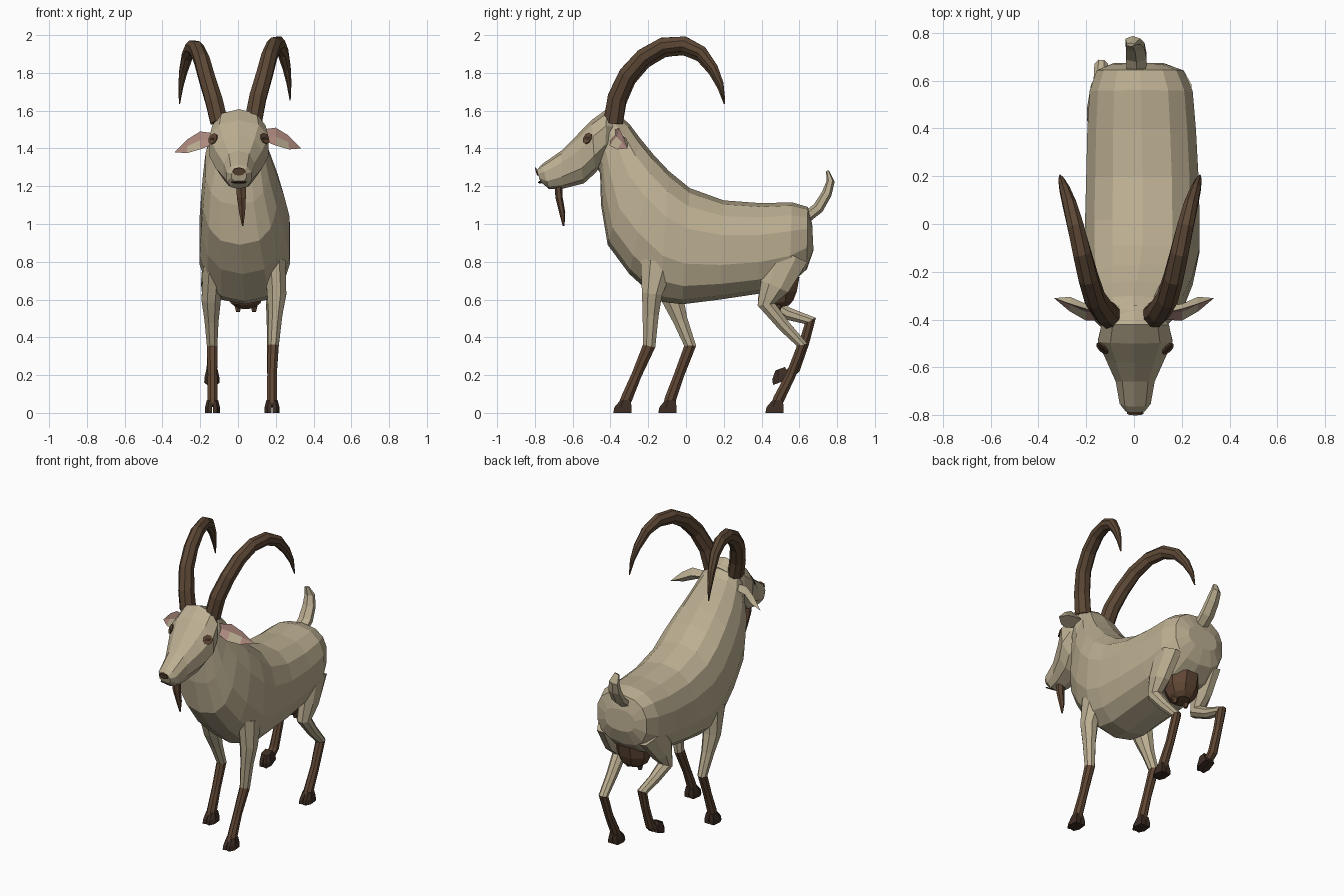
import bpy, bmesh, math
from mathutils import Vector, Matrix
from mathutils.bvhtree import BVHTree


def material(name, r, g, b):
    m = bpy.data.materials.new(name)
    m.diffuse_color = (r, g, b, 1)
    return m


CREAM = material("cream_coat", 0.50, 0.425, 0.285)
BROWN = material("brown_hair", 0.115, 0.062, 0.034)
HORN = material("horn_brown", 0.108, 0.064, 0.036)
DARK = material("dark_hoof", 0.045, 0.026, 0.017)
PINK = material("inner_ear_pink", 0.42, 0.25, 0.21)


def finish(name, bm, mats):
    bmesh.ops.recalc_face_normals(bm, faces=bm.faces[:])
    me = bpy.data.meshes.new(name)
    bm.to_mesh(me)
    bm.free()
    for m in mats:
        me.materials.append(m)
    ob = bpy.data.objects.new(name, me)
    bpy.context.collection.objects.link(ob)
    return ob


def loft(name, rings, mats, seg_mat=None):
    """Skin a list of equal-sized point rings and cap both ends."""
    bm = bmesh.new()
    vr = [[bm.verts.new(p) for p in r] for r in rings]
    n = len(vr[0])
    for k in range(len(vr) - 1):
        for i in range(n):
            j = (i + 1) % n
            f = bm.faces.new((vr[k][i], vr[k][j], vr[k + 1][j], vr[k + 1][i]))
            f.material_index = seg_mat[k] if seg_mat else 0
    bm.faces.new(vr[0])
    bm.faces.new(vr[-1]).material_index = seg_mat[-1] if seg_mat else 0
    return finish(name, bm, mats)


def trunk(name, stations, n, power):
    """Stations: top y, top z, bottom y, bottom z, half width, centre x."""
    rings = []
    for ty, tz, by, bz, hw, cx in stations:
        ring = []
        for i in range(n):
            a = 2 * math.pi * i / n
            c, s = math.sin(a), math.cos(a)
            c = math.copysign(abs(c) ** power, c)
            s = math.copysign(abs(s) ** power, s)
            u = (1 - s) / 2
            ring.append((cx + hw * c, ty + (by - ty) * u, tz + (bz - tz) * u))
        rings.append(ring)
    return loft(name, rings, [CREAM])


def tube(name, pts, n, mats, seg_mat=None):
    """Points: x, y, z, side radius, depth radius."""
    P = [Vector(p[:3]) for p in pts]
    rings = []
    for k, p in enumerate(pts):
        t = Vector()
        if k > 0:
            t += (P[k] - P[k - 1]).normalized()
        if k < len(P) - 1:
            t += (P[k + 1] - P[k]).normalized()
        t.normalize()
        side = (Vector((1, 0, 0)) - t * t.x).normalized()
        deep = t.cross(side)
        rings.append([P[k] + side * p[3] * math.cos(a) + deep * p[4] * math.sin(a)
                      for a in (2 * math.pi * (i + 0.5) / n for i in range(n))])
    return loft(name, rings, mats, seg_mat)


# Trunk and neck
trunk("body", [
    (0.668, 1.00, 0.675, 0.86, 0.11, 0.02),
    (0.645, 1.09, 0.64, 0.76, 0.185, 0.025),
    (0.56, 1.115, 0.55, 0.68, 0.22, 0.03),
    (0.40, 1.11, 0.38, 0.63, 0.232, 0.032),
    (0.20, 1.125, 0.18, 0.60, 0.24, 0.035),
    (0.02, 1.19, -0.02, 0.575, 0.245, 0.035),
    (-0.09, 1.28, -0.14, 0.59, 0.243, 0.035),
    (-0.17, 1.365, -0.30, 0.735, 0.225, 0.025),
    (-0.24, 1.45, -0.415, 0.89, 0.20, 0.01),
    (-0.30, 1.53, -0.45, 1.10, 0.17, -0.005),
    (-0.36, 1.58, -0.455, 1.27, 0.14, 0.0),
    (-0.42, 1.59, -0.49, 1.33, 0.11, 0.0)], 14, 0.8)

# Head
head = trunk("head", [
    (-0.790, 1.285, -0.772, 1.225, 0.042, 0.005),
    (-0.765, 1.315, -0.725, 1.185, 0.068, 0.005),
    (-0.66, 1.388, -0.66, 1.185, 0.085, 0.005),
    (-0.58, 1.468, -0.54, 1.215, 0.128, 0.005),
    (-0.50, 1.55, -0.48, 1.27, 0.163, 0.005),
    (-0.42, 1.608, -0.43, 1.33, 0.148, 0.005),
    (-0.34, 1.57, -0.39, 1.38, 0.10, 0.0)], 10, 0.85)

# Eyes and nose: thin plates laid on the head surface
hb = bmesh.new()
hb.from_mesh(head.data)
tree = BVHTree.FromBMesh(hb)


def plate(name, target, w, h, mat, depth):
    loc, nor, _, _ = tree.find_nearest(Vector(target))
    bm = bmesh.new()
    rot = nor.to_track_quat('Z', 'Y').to_matrix().to_4x4()
    bmesh.ops.create_cone(bm, cap_ends=True, segments=8, radius1=1, radius2=1, depth=1,
                          matrix=Matrix.Translation(loc + nor * 0.003) @ rot
                          @ Matrix.Diagonal((w, h, depth, 1)))
    finish(name, bm, [mat])


for s, side in ((1, "right"), (-1, "left")):
    eye = (0.005 + s * 0.15, -0.535, 1.46)
    plate("eye_" + side, eye, 0.030, 0.032, BROWN, 0.006)
    plate("pupil_" + side, eye, 0.020, 0.009, DARK, 0.009)
plate("nose", (0.005, -0.80, 1.275), 0.034, 0.022, BROWN, 0.008)
plate("mouth", (0.005, -0.78, 1.212), 0.04, 0.006, DARK, 0.008)
hb.free()

# Beard
tube("beard", [(0.015, -0.675, 1.21, 0.03, 0.022), (0.018, -0.672, 1.14, 0.027, 0.019),
               (0.022, -0.655, 1.06, 0.018, 0.016), (0.025, -0.648, 0.99, 0.004, 0.005)],
     6, [BROWN])

# Horns: one arched path, the left one splayed a little wider
HORN_PATH = [(0.080, -0.385, 1.54, 0.050, 0.056), (0.105, -0.365, 1.67, 0.049, 0.054),
             (0.140, -0.310, 1.79, 0.046, 0.051), (0.165, -0.225, 1.885, 0.044, 0.048),
             (0.190, -0.120, 1.945, 0.041, 0.046), (0.215, -0.010, 1.953, 0.037, 0.043),
             (0.238, 0.080, 1.910, 0.031, 0.036), (0.258, 0.145, 1.825, 0.023, 0.027),
             (0.270, 0.182, 1.745, 0.014, 0.018), (0.276, 0.204, 1.655, 0.003, 0.004)]
tube("horn_right", HORN_PATH, 8, [HORN])
tube("horn_left", [(-x - 0.02 - 0.07 * (x - 0.08), y, z - 0.02 * (z > 1.6), a, b)
                   for x, y, z, a, b in HORN_PATH], 8, [HORN])

# Ears: leaf rim with a hollow pink front and a cream back
for s, side, dz in ((1, "right", 0.01), (-1, "left", -0.01)):
    bm = bmesh.new()

    def v(x, y, z):
        return bm.verts.new((s * x, y, z + dz))

    tip = v(0.335, -0.31, 1.39)
    rim = [v(0.125, -0.40, 1.435), v(0.20, -0.405, 1.405), v(0.27, -0.365, 1.385), tip,
           v(0.265, -0.335, 1.46), v(0.20, -0.355, 1.50), v(0.125, -0.375, 1.49)]
    for dy, mi in ((0.012, 1), (0.045, 0)):
        mid = [v(0.12, -0.387 + dy, 1.463), v(0.20, -0.38 + dy, 1.453),
               v(0.267, -0.35 + dy, 1.423)]
        for q in ((rim[0], rim[1], mid[1], mid[0]), (rim[1], rim[2], mid[2], mid[1]),
                  (rim[2], tip, mid[2]), (tip, rim[4], mid[2]),
                  (rim[4], rim[5], mid[1], mid[2]), (rim[5], rim[6], mid[0], mid[1])):
            lower = rim[1] in q and rim[2] in q
            bm.faces.new(q).material_index = mi if not (lower and mi) else 0
    finish("ear_" + side, bm, [CREAM, PINK])

# Tail
tube("tail", [(0.01, 0.63, 1.03, 0.045, 0.03), (0.01, 0.70, 1.085, 0.05, 0.03),
              (0.005, 0.745, 1.16, 0.045, 0.027), (-0.005, 0.765, 1.225, 0.036, 0.022),
              (-0.015, 0.75, 1.28, 0.018, 0.008)], 6, [CREAM])

# Udder with two teats
tube("udder", [(0.04, 0.49, 0.72, 0.11, 0.12), (0.04, 0.49, 0.64, 0.11, 0.105),
               (0.04, 0.495, 0.585, 0.085, 0.08), (0.04, 0.50, 0.56, 0.05, 0.05)], 8, [BROWN])
for x in (0.0, 0.085):
    tube("teat", [(x, 0.49, 0.60, 0.03, 0.03), (x, 0.485, 0.535, 0.012, 0.012)], 6, [BROWN])


# Hooves: two tapered toes side by side
def hoof(name, x, y, z, tilt):
    M = Matrix.Translation((x, y, z)) @ Matrix.Rotation(tilt, 4, 'X')
    for s in (1, -1):
        shape = [(0.0, 0.002, 0.041, -0.050, 0.046), (0.03, 0.002, 0.039, -0.044, 0.047),
                 (0.068, 0.0, 0.030, -0.012, 0.042)]
        loft(name, [[M @ Vector((s * a, b, h)) for a, b in
                     ((x0, y0 + 0.004), (x1 * 0.6, y0), (x1, (y0 + y1) / 2 - 0.012),
                      (x1 * 0.85, y1), (x0, y1))]
                    for h, x0, x1, y0, y1 in shape], [DARK])


# Legs: cream above the joint, brown below
COAT = [CREAM, BROWN]
tube("front_leg_right", [
    (0.195, -0.15, 0.80, 0.06, 0.10), (0.205, -0.18, 0.63, 0.055, 0.058),
    (0.198, -0.187, 0.52, 0.040, 0.046), (0.187, -0.195, 0.355, 0.031, 0.036),
    (0.180, -0.262, 0.20, 0.027, 0.029), (0.180, -0.315, 0.075, 0.030, 0.033),
    (0.180, -0.330, 0.04, 0.030, 0.030)], 8, COAT, [0, 0, 0, 1, 1, 1])
hoof("hoof_front_right", 0.18, -0.335, 0, 0)
tube("front_leg_left", [
    (-0.13, -0.11, 0.78, 0.06, 0.10), (-0.142, -0.07, 0.60, 0.055, 0.062),
    (-0.140, -0.03, 0.49, 0.040, 0.042), (-0.137, 0.022, 0.355, 0.030, 0.034),
    (-0.135, -0.037, 0.20, 0.027, 0.029), (-0.135, -0.082, 0.075, 0.030, 0.033),
    (-0.135, -0.093, 0.04, 0.030, 0.030)], 8, COAT, [0, 0, 0, 1, 1, 1])
hoof("hoof_front_left", -0.135, -0.097, 0, 0)
tube("rear_leg_right", [
    (0.185, 0.54, 0.84, 0.06, 0.12), (0.195, 0.47, 0.67, 0.055, 0.085),
    (0.190, 0.425, 0.575, 0.045, 0.050), (0.185, 0.52, 0.46, 0.035, 0.035),
    (0.180, 0.615, 0.36, 0.030, 0.031), (0.180, 0.555, 0.20, 0.027, 0.028),
    (0.180, 0.492, 0.075, 0.030, 0.032), (0.180, 0.478, 0.04, 0.030, 0.030)],
    8, COAT, [0, 0, 0, 0, 1, 1, 1])
hoof("hoof_rear_right", 0.18, 0.47, 0, 0)
tube("rear_leg_left", [
    (-0.125, 0.54, 0.84, 0.06, 0.12), (-0.145, 0.46, 0.69, 0.055, 0.085),
    (-0.145, 0.425, 0.585, 0.045, 0.052), (-0.140, 0.54, 0.525, 0.035, 0.036),
    (-0.137, 0.658, 0.487, 0.031, 0.036), (-0.137, 0.625, 0.37, 0.027, 0.029),
    (-0.138, 0.578, 0.235, 0.030, 0.030), (-0.138, 0.545, 0.205, 0.028, 0.028)],
    8, COAT, [0, 0, 0, 0, 1, 1, 1])
hoof("hoof_rear_left", -0.138, 0.508, 0.165, 0.35)
